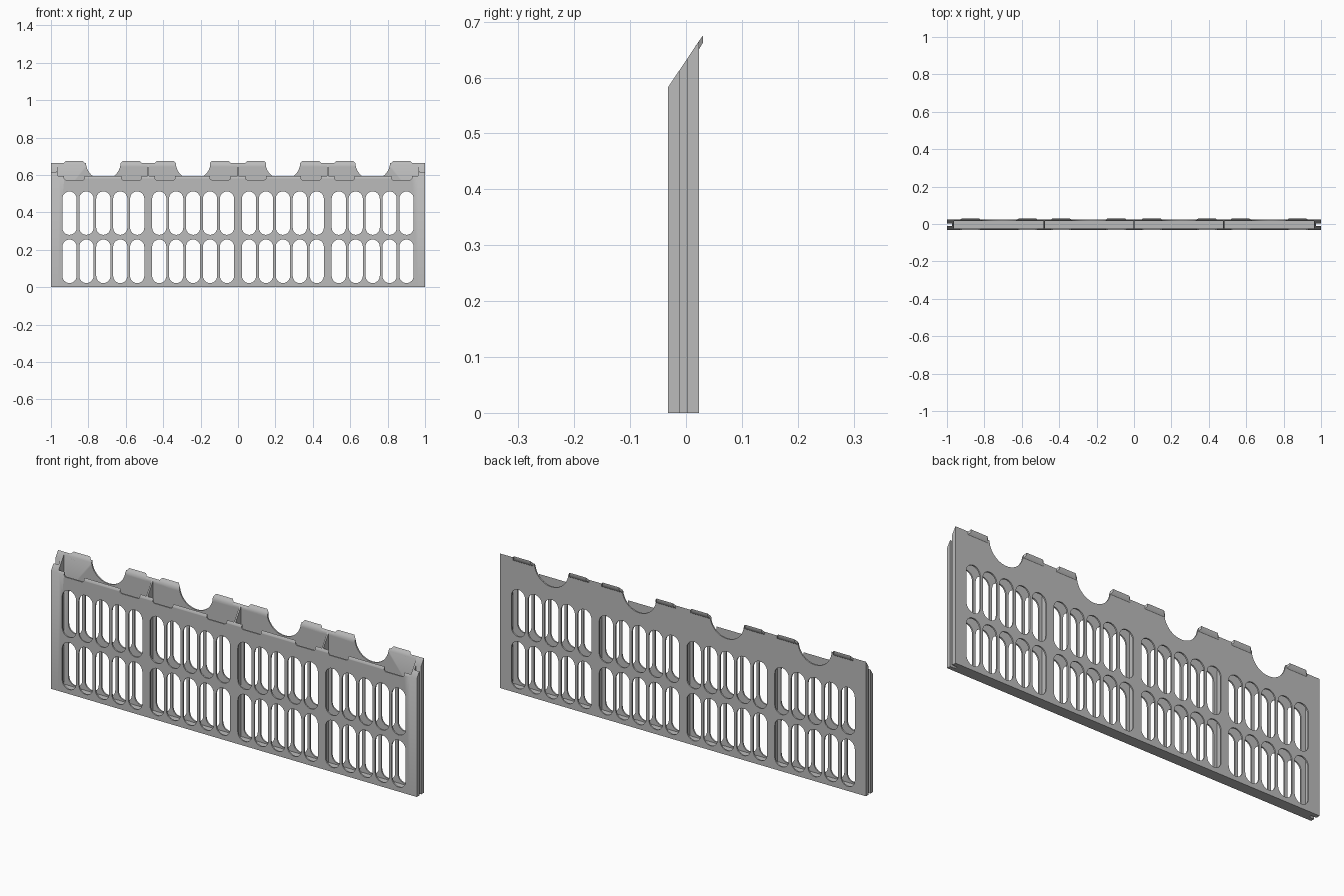
import bpy, bmesh, math
from mathutils import Vector

if "Cube" in bpy.data.objects:
    bpy.data.objects.remove(bpy.data.objects["Cube"])

YF, YB, T = -0.032, 0.023, 0.007      # front face, back face, skin thickness
Z_FRONT, SLOPE = 0.583, 1.49          # slanted top plane
END, WALL = 0.963, 0.973              # inner cavity end, groove floor

grey = bpy.data.materials.new("plain grey")
grey.diffuse_color = (0.5, 0.5, 0.5, 1)
grey.use_nodes = True
grey.node_tree.nodes["Principled BSDF"].inputs["Base Color"].default_value = grey.diffuse_color


def finish(name, bm, slant=True):
    """Trim the part by the slanted top plane and add it to the scene."""
    bmesh.ops.remove_doubles(bm, verts=bm.verts, dist=1e-5)
    if slant:
        geom = bm.verts[:] + bm.edges[:] + bm.faces[:]
        cut = bmesh.ops.bisect_plane(bm, geom=geom, plane_co=(0, YF, Z_FRONT),
                                     plane_no=(0, -SLOPE, 1), clear_outer=True)
        rim = [e for e in cut["geom_cut"] if isinstance(e, bmesh.types.BMEdge) and e.is_boundary]
        if rim:
            bmesh.ops.holes_fill(bm, edges=rim, sides=0)
    bmesh.ops.recalc_face_normals(bm, faces=bm.faces)
    me = bpy.data.meshes.new(name)
    bm.to_mesh(me)
    bm.free()
    ob = bpy.data.objects.new(name, me)
    bpy.context.collection.objects.link(ob)
    me.materials.append(grey)
    bpy.ops.object.select_all(action='DESELECT')
    ob.select_set(True)
    bpy.context.view_layer.objects.active = ob
    bpy.ops.object.shade_smooth_by_angle(angle=math.radians(35))
    return ob


def prism(name, points, direction, slant=True):
    """Extrude a closed 3D polygon along a direction."""
    bm = bmesh.new()
    face = bm.faces.new([bm.verts.new(p) for p in points])
    ext = bmesh.ops.extrude_face_region(bm, geom=[face])
    bmesh.ops.translate(bm, vec=Vector(direction),
                        verts=[v for v in ext["geom"] if isinstance(v, bmesh.types.BMVert)])
    return finish(name, bm, slant)


def slot(cx, z0, z1, r=0.038):
    """Round-ended slot outline in x, z."""
    pts = []
    for zc, start in ((z1 - r, 0), (z0 + r, math.pi)):
        for i in range(13):
            a = start + math.pi * i / 12
            pts.append((cx + r * math.cos(a), zc + r * math.sin(a)))
    return pts


def skin(name, outline, y):
    """Flat plate with slots, filled from a 2D curve; y is its front face."""
    cu = bpy.data.curves.new(name, 'CURVE')
    cu.dimensions, cu.fill_mode, cu.extrude = '2D', 'BOTH', T / 2
    for loop in [outline] + slots:
        sp = cu.splines.new('POLY')
        sp.points.add(len(loop) - 1)
        for p, (x, z) in zip(sp.points, loop):
            p.co = (x, z, 0, 1)
        sp.use_cyclic_u = True
    tmp = bpy.data.objects.new(name + " outline", cu)
    bpy.context.collection.objects.link(tmp)
    bpy.context.view_layer.update()
    me = bpy.data.meshes.new_from_object(tmp.evaluated_get(bpy.context.evaluated_depsgraph_get()))
    bpy.data.objects.remove(tmp)
    bm = bmesh.new()
    bm.from_mesh(me)
    for v in bm.verts:
        v.co = (v.co.x, y + T / 2 - v.co.z, v.co.y)
    return finish(name, bm)


bays = (-0.72, -0.24, 0.24, 0.72)
slots = [slot(b + k * 0.0905, z0, z1) for b in bays for k in range(-2, 3)
         for z0, z1 in ((0.022, 0.255), (0.28, 0.512))]
tabs = sorted(s * x for x in (0.095, 0.39, 0.57, 0.875) for s in (-1, 1))

# Front skin with shallow notches along its top edge
outline = [(-END, 0)]
top = [(-END, 0.62)]
for t in tabs:
    top += [(t - 0.054, 0.62), (t - 0.054, 0.58), (t - 0.046, 0.573),
            (t + 0.046, 0.573), (t + 0.054, 0.58), (t + 0.054, 0.62)]
skin("front_skin", outline + top + [(END, 0.62), (END, 0)], YF)

# Back skin with a half-round scallop over each bay
top = [(-END, 0.7)]
for b in bays:
    top.append((b - 0.093, 0.7))
    for i in range(25):
        a = math.pi + math.pi * i / 24
        top.append((b + 0.093 * math.cos(a), 0.668 + 0.093 * math.sin(a)))
    top.append((b + 0.093, 0.7))
skin("back_skin", outline + top + [(END, 0.7), (END, 0)], YB - T)

# Floor closing the cavity
prism("floor", [(-END, YF + T, 0), (END, YF + T, 0), (END, YB - T, 0), (-END, YB - T, 0)],
      (0, 0, 0.015))

# Dividers between the bays
for x in (-0.48, 0, 0.48):
    prism("divider", [(x - 0.004, YF + T, 0.015), (x + 0.004, YF + T, 0.015),
                      (x + 0.004, YB - T, 0.015), (x - 0.004, YB - T, 0.015)], (0, 0, 0.7))

# Grooved end posts
for s in (-1, 1):
    section = [(END, YF), (1, YF), (1, -0.012), (WALL, -0.012),
               (WALL, 0.002), (1, 0.002), (1, YB), (END, YB)]
    prism("end_post", [(s * x, y, 0) for x, y in section], (0, 0, 0.7))

# Tilted tabs leaning out over the back edge
for t in tabs:
    ob = prism("top_tab", [(t - 0.055, YB - T, 0.655), (t - 0.055, YB - T, 0.642),
                           (t - 0.055, YB, 0.65), (t - 0.055, 0.0305, 0.663),
                           (t - 0.055, 0.0305, 0.6755), (t - 0.055, YB, 0.665)],
               (0.11, 0, 0), False)
    for v in ob.data.vertices:
        if v.co.y > 0.03:
            v.co.x = t + (v.co.x - t) * 0.82
